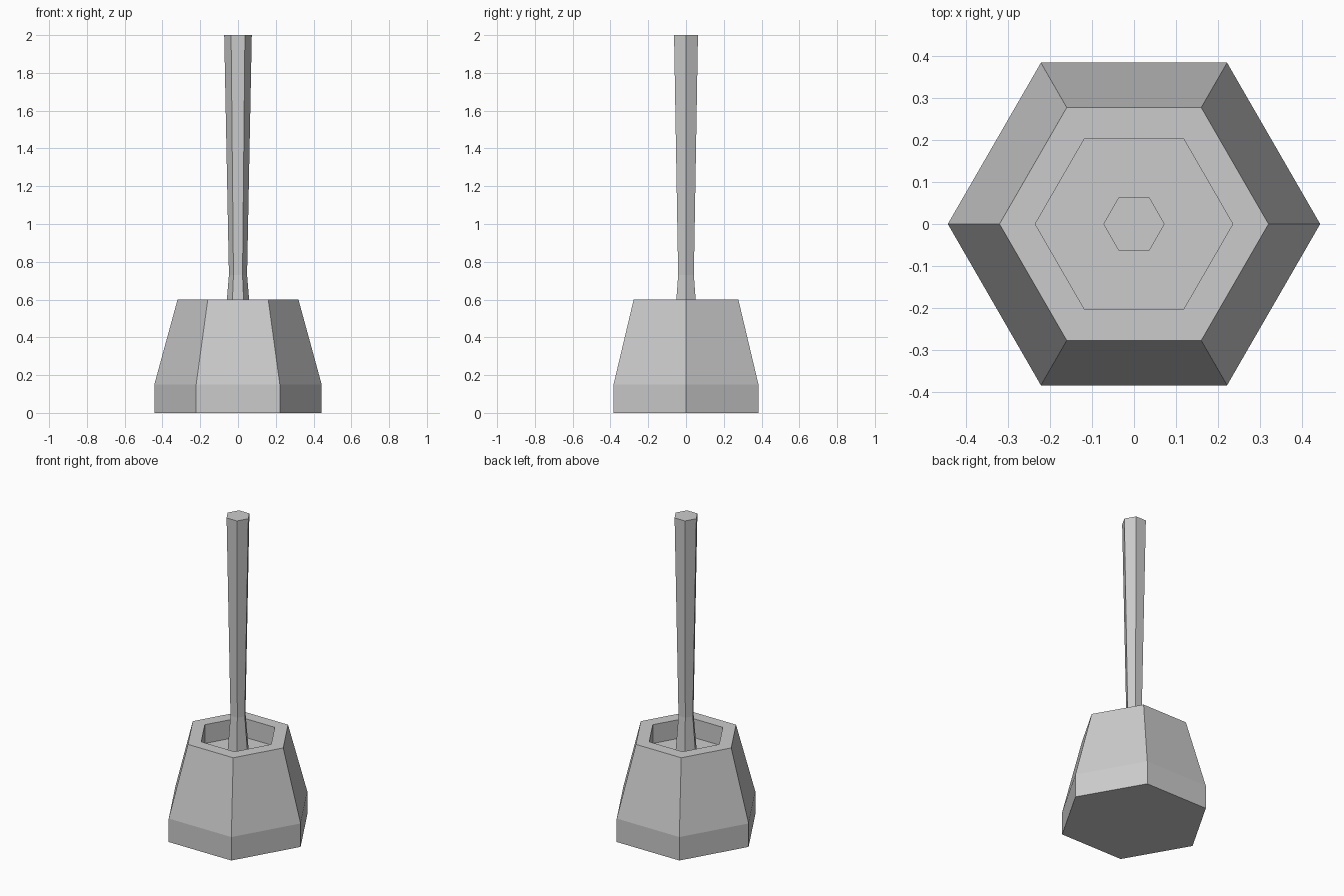
import bpy, bmesh
from math import cos, sin, pi

if "Cube" in bpy.data.objects:
    bpy.data.objects.remove(bpy.data.objects["Cube"])

SIDES = 6

def hex_lathe(name, profile):
    """Stack hexagonal rings from (radius, z) pairs and cap both ends."""
    bm = bmesh.new()
    rings = [[bm.verts.new((r * cos(2 * pi * i / SIDES), r * sin(2 * pi * i / SIDES), z))
              for i in range(SIDES)] for r, z in profile]
    for a, b in zip(rings, rings[1:]):
        for i in range(SIDES):
            j = (i + 1) % SIDES
            bm.faces.new((a[i], a[j], b[j], b[i]))
    bm.faces.new(rings[0][::-1])
    bm.faces.new(rings[-1])
    bmesh.ops.recalc_face_normals(bm, faces=bm.faces)
    mesh = bpy.data.meshes.new(name)
    bm.to_mesh(mesh)
    bm.free()
    obj = bpy.data.objects.new(name, mesh)
    bpy.context.collection.objects.link(obj)
    return obj

# Holder: straight foot, tapered body, flat rim and shallow recess
hex_lathe("brush_holder", [(0.443, 0), (0.443, 0.15), (0.32, 0.6), (0.235, 0.6), (0.235, 0.48)])

# Handle: flared root, narrow neck, slowly widening grip
hex_lathe("brush_handle", [(0.069, 0.48), (0.048, 0.73), (0.073, 2.0)])
